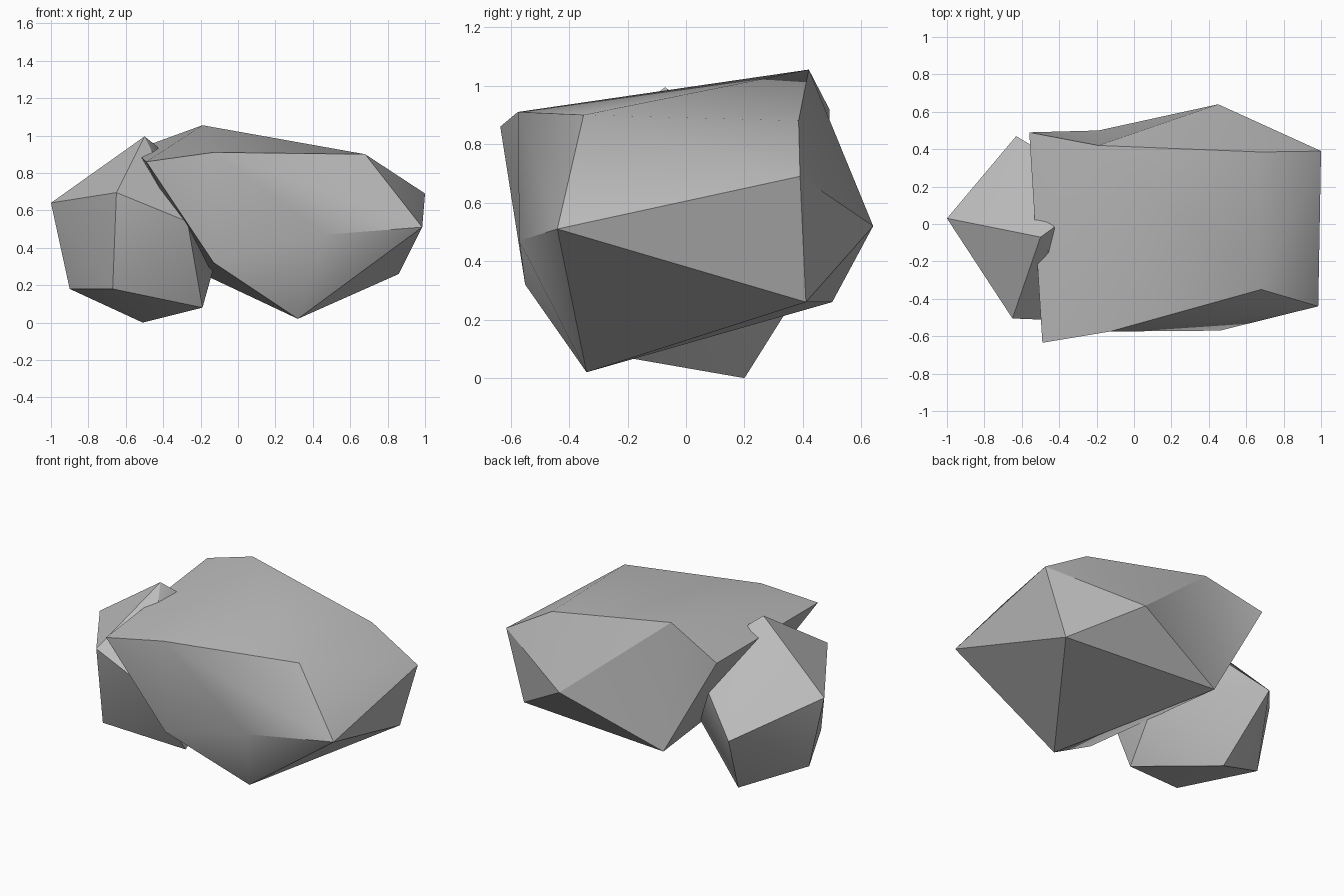
import bpy, bmesh, math

cube = bpy.data.objects.get("Cube")
if cube:
    bpy.data.objects.remove(cube, do_unlink=True)

# Plain stone colour
stone = bpy.data.materials.new("stone_grey")
stone.use_nodes = True
colour = (0.5, 0.5, 0.5, 1)
stone.diffuse_color = colour
stone.node_tree.nodes["Principled BSDF"].inputs["Base Color"].default_value = colour


def make_rock(name, corners, dents=()):
    """Wrap a rock around its corners; each dent turns one edge inward."""
    bm = bmesh.new()
    verts = {key: bm.verts.new(co) for key, co in corners.items()}
    bmesh.ops.convex_hull(bm, input=bm.verts[:])
    for a, b in dents:
        edge = bm.edges.get((verts[a], verts[b]))
        if edge:
            bmesh.utils.edge_rotate(edge, True)
    loose = [v for v in bm.verts if not v.link_faces]
    bmesh.ops.delete(bm, geom=loose, context='VERTS')
    bmesh.ops.recalc_face_normals(bm, faces=bm.faces[:])
    mesh = bpy.data.meshes.new(name)
    bm.to_mesh(mesh)
    bm.free()
    mesh.materials.append(stone)
    rock = bpy.data.objects.new(name, mesh)
    bpy.context.collection.objects.link(rock)
    bpy.ops.object.select_all(action='DESELECT')
    rock.select_set(True)
    bpy.context.view_layer.objects.active = rock
    bpy.ops.object.shade_smooth_by_angle(angle=math.radians(30))


# Large leaning rock, with a dent in the front and in the back
make_rock("large_rock", {
    "peak": (-.19, .42, 1.055),
    "rim_back": (.68, .385, .88),
    "rim_side": (.68, -.35, .9),
    "rim_front": (-.13, -.575, .91),
    "tip_front": (-.49, -.635, .86),
    "tip_back": (-.56, .49, .92),
    "side_back": (1, .39, .69),
    "side_front": (.985, -.44, .51),
    "belly_front": (.46, -.57, .47),
    "belly_back": (.45, .64, .52),
    "low_front": (-.13, -.55, .32),
    "foot": (.32, -.34, .02),
    "low_side": (.86, .41, .26),
    "low_back": (-.19, .5, .26),
}, dents=[("tip_front", "belly_front"), ("tip_back", "belly_back")])

# Small rock leaning against it
make_rock("small_rock", {
    "crown": (-.5, -.07, .995),
    "crown_inner": (-.43, -.02, .94),
    "shoulder_front": (-.65, -.505, .695),
    "shoulder_side": (-1, .03, .64),
    "shoulder_inner": (-.27, -.52, .54),
    "back_inner": (-.35, .3, .645),
    "back": (-.63, .47, .43),
    "inner": (-.1, .1, .4),
    "low_side": (-.9, .04, .18),
    "low_front": (-.67, -.41, .18),
    "low_inner": (-.19, -.26, .08),
    "foot": (-.51, .2, 0),
})
